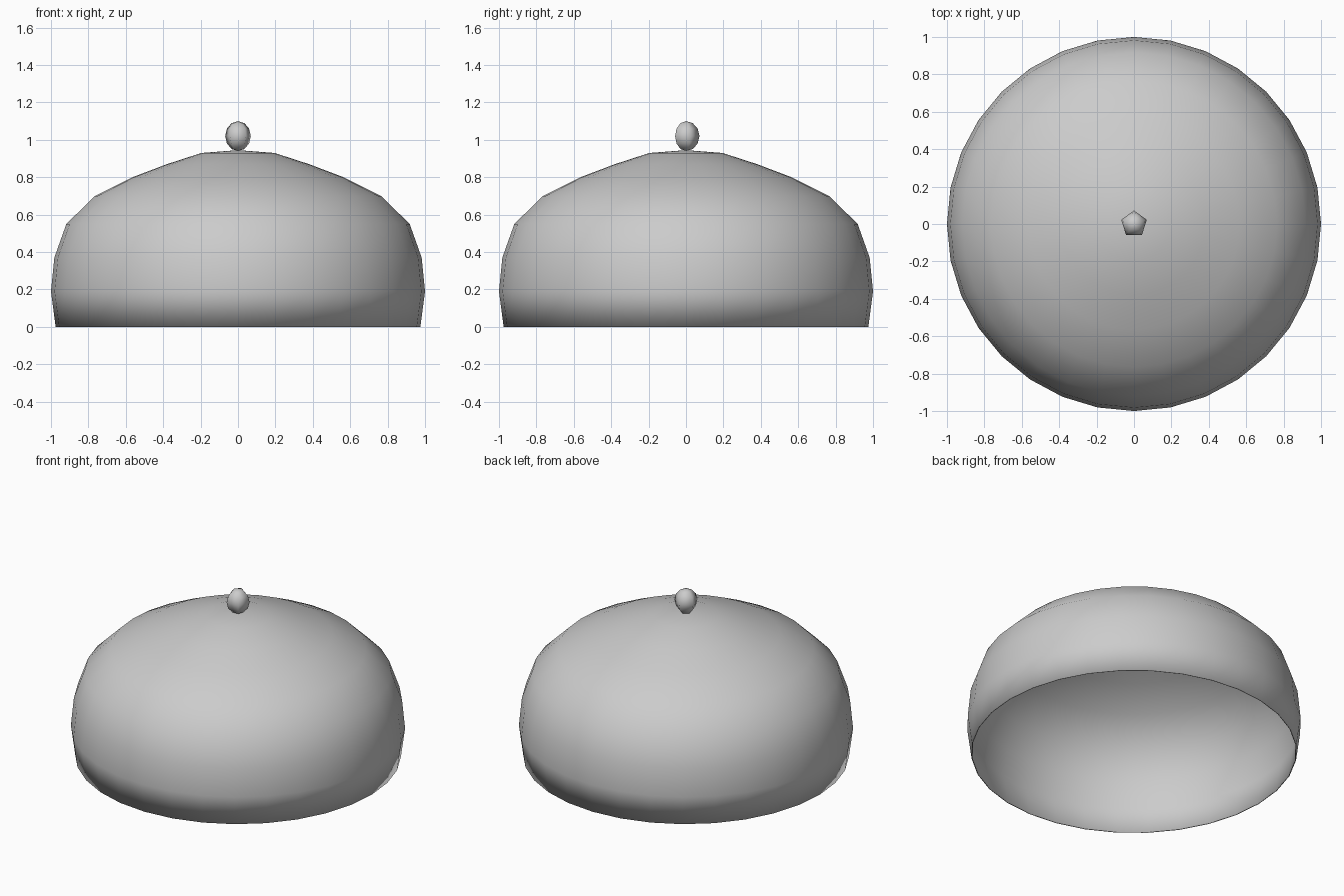
import bpy, bmesh
from math import sin, cos, pi

if "Cube" in bpy.data.objects:
    bpy.data.objects.remove(bpy.data.objects["Cube"])


def lathe(name, profile, sides, start=0.0):
    """Spin (radius, z) points around z; zero radius makes a pole."""
    bm = bmesh.new()
    rings = []
    for r, z in profile:
        if r == 0:
            rings.append([bm.verts.new((0, 0, z))] * sides)
        else:
            rings.append([bm.verts.new((r * cos(start + 2 * pi * i / sides),
                                        r * sin(start + 2 * pi * i / sides), z))
                          for i in range(sides)])
    for a, b in zip(rings, rings[1:]):
        for i in range(sides):
            j = (i + 1) % sides
            loop = list(dict.fromkeys((a[i], a[j], b[j], b[i])))
            bm.faces.new(loop).smooth = True
    mesh = bpy.data.meshes.new(name)
    bm.to_mesh(mesh)
    bm.free()
    ob = bpy.data.objects.new(name, mesh)
    bpy.context.collection.objects.link(ob)
    return ob


# Hollow dome, open at the bottom
dome = lathe("dome_cover", [(0.975, 0), (1.0, 0.19), (0.982, 0.37), (0.918, 0.55),
                            (0.765, 0.70), (0.565, 0.80), (0.38, 0.87),
                            (0.195, 0.93), (0, 0.945)], 32)
wall = dome.modifiers.new("thin_wall", 'SOLIDIFY')
wall.thickness = 0.006
wall.offset = -1

# Five-sided egg-shaped knob, one corner towards the back
steps = 6
knob_profile = [(0 if k in (0, steps) else 0.072 * sin(pi * k / steps),
                 1.02 - 0.08 * cos(pi * k / steps)) for k in range(steps + 1)]
lathe("knob", knob_profile, 5, pi / 2)
